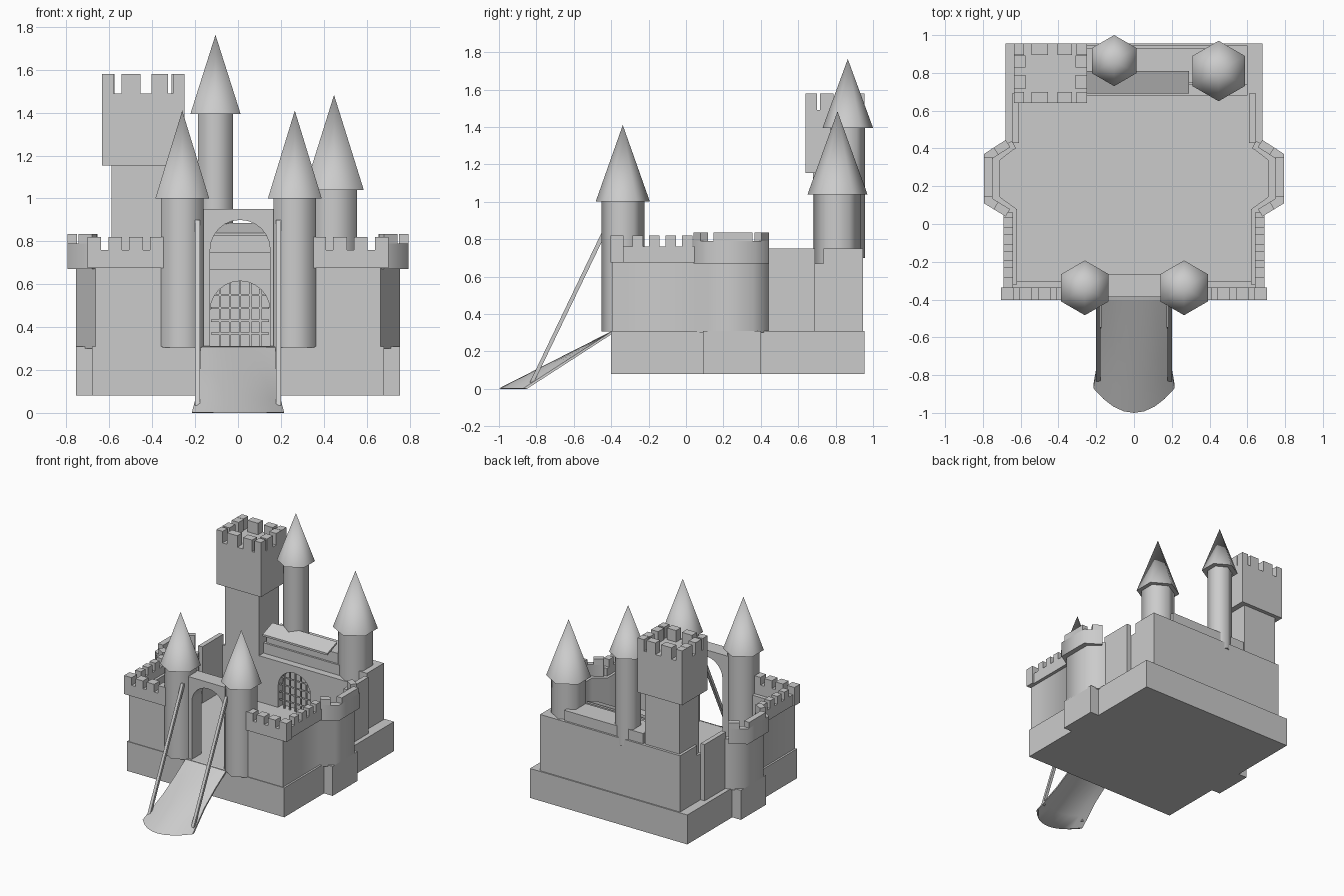
import bpy, bmesh, math
from mathutils import Vector

if "Cube" in bpy.data.objects:
    bpy.data.objects.remove(bpy.data.objects["Cube"])

AX = {'x': lambda a, b, h: (h, a, b), 'y': lambda a, b, h: (a, h, b), 'z': lambda a, b, h: (a, b, h)}


def finish(name, bm, smooth=None):
    bmesh.ops.recalc_face_normals(bm, faces=bm.faces)
    me = bpy.data.meshes.new(name)
    bm.to_mesh(me)
    bm.free()
    ob = bpy.data.objects.new(name, me)
    bpy.context.collection.objects.link(ob)
    if smooth:
        for p in me.polygons:
            p.use_smooth = True
        me.set_sharp_from_angle(angle=math.radians(smooth))
    return ob


def prism(name, loops, lo, hi, axis='z', s=1, smooth=None):
    """Extrude one or more 2D outlines along an axis; s=-1 mirrors x."""
    bm = bmesh.new()
    for loop in loops:
        ends = []
        for h in (lo, hi):
            co = [AX[axis](a, b, h) for a, b in loop]
            ends.append([bm.verts.new((s * x, y, z)) for x, y, z in co])
        bm.faces.new(ends[0])
        bm.faces.new(ends[1])
        for i in range(len(loop)):
            j = (i + 1) % len(loop)
            bm.faces.new((ends[0][i], ends[0][j], ends[1][j], ends[1][i]))
    return finish(name, bm, smooth)


def rect(x0, x1, y0, y1):
    return [(x0, y0), (x1, y0), (x1, y1), (x0, y1)]


def strip(pts, t):
    """Outline of a wall of thickness t on the left of a path."""
    P = [Vector(p) for p in pts]
    inner = []
    for i, p in enumerate(P):
        ns = []
        for a, b in ((i - 1, i), (i, i + 1)):
            if a >= 0 and b < len(P):
                d = (P[b] - P[a]).normalized()
                ns.append(Vector((-d.y, d.x)))
        n = sum(ns, Vector((0, 0))).normalized()
        inner.append(tuple(p + n * (t / n.dot(ns[0]))))
    return [tuple(p) for p in P] + inner[::-1]


def lerp(a, b, f):
    return tuple(Vector(a).lerp(Vector(b), f))


def arch(x0, x1, z0, z1, hw, spring, cx):
    """Wall face with a round-headed opening."""
    head = [(cx - hw * math.cos(math.pi * i / 12), spring + hw * math.sin(math.pi * i / 12)) for i in range(13)]
    return [(x0, z0), (cx - hw, z0)] + head + [(cx + hw, z0), (x1, z0), (x1, z1), (x0, z1)]


def hex_tower(name, x, y, r, z0, z1, roof_r, tip):
    """Six-sided tower with a pointed roof."""
    hexa = [(math.sin(i * math.pi / 3), math.cos(i * math.pi / 3)) for i in range(6)]
    prism(name + "_shaft", [[(x + r * a, y + r * b) for a, b in hexa]], z0, z1 + .02, smooth=65)
    bm = bmesh.new()
    ring = [bm.verts.new((x + roof_r * a, y + roof_r * b, z1)) for a, b in hexa]
    top = bm.verts.new((x, y, tip))
    bm.faces.new(ring)
    for i in range(6):
        bm.faces.new((ring[i], ring[(i + 1) % 6], top))
    finish(name + "_roof", bm, 65)


# Base plinth with side projections
B = .08
prism("base", [[(-.68, -.4), (.68, -.4), (.68, .09), (.755, .09), (.755, .4), (.68, .4), (.68, .955),
                (-.68, .955), (-.68, .4), (-.755, .4), (-.755, .09), (-.68, .09)]], B, .31)

# Mirrored curtain walls, battlements and half turrets
for s, side in ((1, "right"), (-1, "left")):
    prism(side + "_front_wall", [rect(.17, .665, -.395, -.305)], .30, .68, s=s)
    shaft = [(.665, -.32), (.665, .055), (.755, .12), (.755, .36), (.665, .43), (.645, .44)]
    prism(side + "_side_wall", [strip(shaft, .045)], .30, .70, s=s, smooth=60)
    prism(side + "_rear_wall", [strip([(.645, .43), (.645, .69)], .035)], .30, .75, s=s)
    # parapets
    prism(side + "_front_parapet", [rect(.345, .703, -.403, -.335)], .675, .76, s=s)
    prism(side + "_front_merlons", [rect(a, a + .065, -.403, -.335) for a in (.345, .443, .54, .638)],
          .76, .82, s=s)
    prism(side + "_side_parapet", [rect(.64, .69, -.34, .06)], .675, .76, s=s)
    prism(side + "_side_merlons", [rect(.64, .69, -.285 + i * .088, -.23 + i * .088) for i in range(4)],
          .76, .82, s=s)
    # turret crown
    C = [(.68, .04), (.795, .11), (.795, .37), (.68, .445)]
    prism(side + "_turret_crown", [strip(C, .045)], .67, .79, s=s, smooth=60)
    tops = [(C[0], lerp(C[0], C[1], .55)), (lerp(C[1], C[2], .14), lerp(C[1], C[2], .94)),
            (lerp(C[2], C[3], .45), C[3])]
    prism(side + "_turret_merlons", [strip(t, .045) for t in tops], .79, .835, s=s)

# Gatehouse arch between the front towers
prism("gate_arch", [arch(-.18, .18, .30, .95, .14, .76, .01)], -.385, -.265, 'y')

# Keep with arched niche and grille
prism("keep_front", [arch(-.61, .60, .30, .67, .14, .475, .01)], .68, .75, 'y')
prism("keep_body", [rect(-.61, .60, .735, .945)], .30, .75)
prism("keep_upper", [rect(-.28, .40, .75, .93)], .74, .83)
prism("keep_roof", [[(.69, .825), (.81, .87), (.81, .885), (.69, .84)]], -.27, .29, 'x')
bars = [rect(.01 + i * .047 - .005, .01 + i * .047 + .005, .31, .475 + math.sqrt(.14 ** 2 - (i * .047) ** 2))
        for i in range(-2, 3)]
prism("grille_uprights", bars, .69, .702, 'y')
prism("grille_crossbars", [rect(-.125, .145, z - .005, z + .005) for z in (.37, .43, .49, .55)],
      .692, .70, 'y')

# Square tower with battlements
prism("square_tower_shaft", [rect(-.59, -.295, .68, .925)], .5, 1.17)
X0, X1, Y0, Y1, W = -.635, -.25, .64, .955, .06
prism("square_tower_head", [rect(X0, X1, Y0, Y1)], 1.155, 1.49)
blocks = []
for f0, f1 in ((0, .14), (.24, .47), (.6, .8), (.86, 1)):
    xa, xb = X0 + f0 * (X1 - X0), X0 + f1 * (X1 - X0)
    ya, yb = Y0 + f0 * (Y1 - Y0), Y0 + f1 * (Y1 - Y0)
    blocks += [rect(xa, xb, Y0, Y0 + W), rect(xa, xb, Y1 - W, Y1)]
    if 0 < f0 < .8:
        blocks += [rect(X0, X0 + W, ya, yb), rect(X1 - W, X1, ya, yb)]
prism("square_tower_merlons", blocks, 1.49, 1.58)

# Pointed towers
hex_tower("front_left_tower", -.26, -.338, .115, .305, 1.0, .145, 1.41)
hex_tower("front_right_tower", .265, -.338, .115, .305, 1.0, .145, 1.41)
hex_tower("back_middle_tower", -.105, .865, .093, .70, 1.395, .135, 1.763)
hex_tower("back_right_tower", .448, .81, .124, .31, 1.04, .16, 1.483)

# Arched drawbridge that flares and rounds at its end
bm = bmesh.new()
grid = []
for v in (0, .3, .6, .8, 1):
    row = []
    for i in range(-4, 5):
        u = i / 4
        hw = .175 + .04 * max(0, (v - .5) * 2)
        row.append((bm.verts.new((u * hw, -.39 - v * (.61 - .13 * u * u), .312 - .31 * v)),
                    bm.verts.new((u * hw, -.39 - v * (.60 - .14 * u * u), .297 - .297 * v))))
    grid.append(row)
R, N = len(grid), len(grid[0])
for k in (0, 1):
    for r in range(R - 1):
        for c in range(N - 1):
            bm.faces.new((grid[r][c][k], grid[r + 1][c][k], grid[r + 1][c + 1][k], grid[r][c + 1][k]))
rim = [grid[0][c] for c in range(N)] + [grid[r][-1] for r in range(1, R)] \
    + [grid[-1][c] for c in range(N - 2, -1, -1)] + [grid[r][0] for r in range(R - 2, 0, -1)]
for a, b in zip(rim, rim[1:] + rim[:1]):
    bm.faces.new((a[0], b[0], b[1], a[1]))
finish("drawbridge", bm, 40)

# Lifting bars from the towers to the drawbridge
bar = [(-.42, .90), (-.835, .035), (-.815, .03), (-.395, .90)]
for s, side in ((1, "right"), (-1, "left")):
    prism(side + "_lifting_bar", [bar], .178, .2, 'x', s=s)
